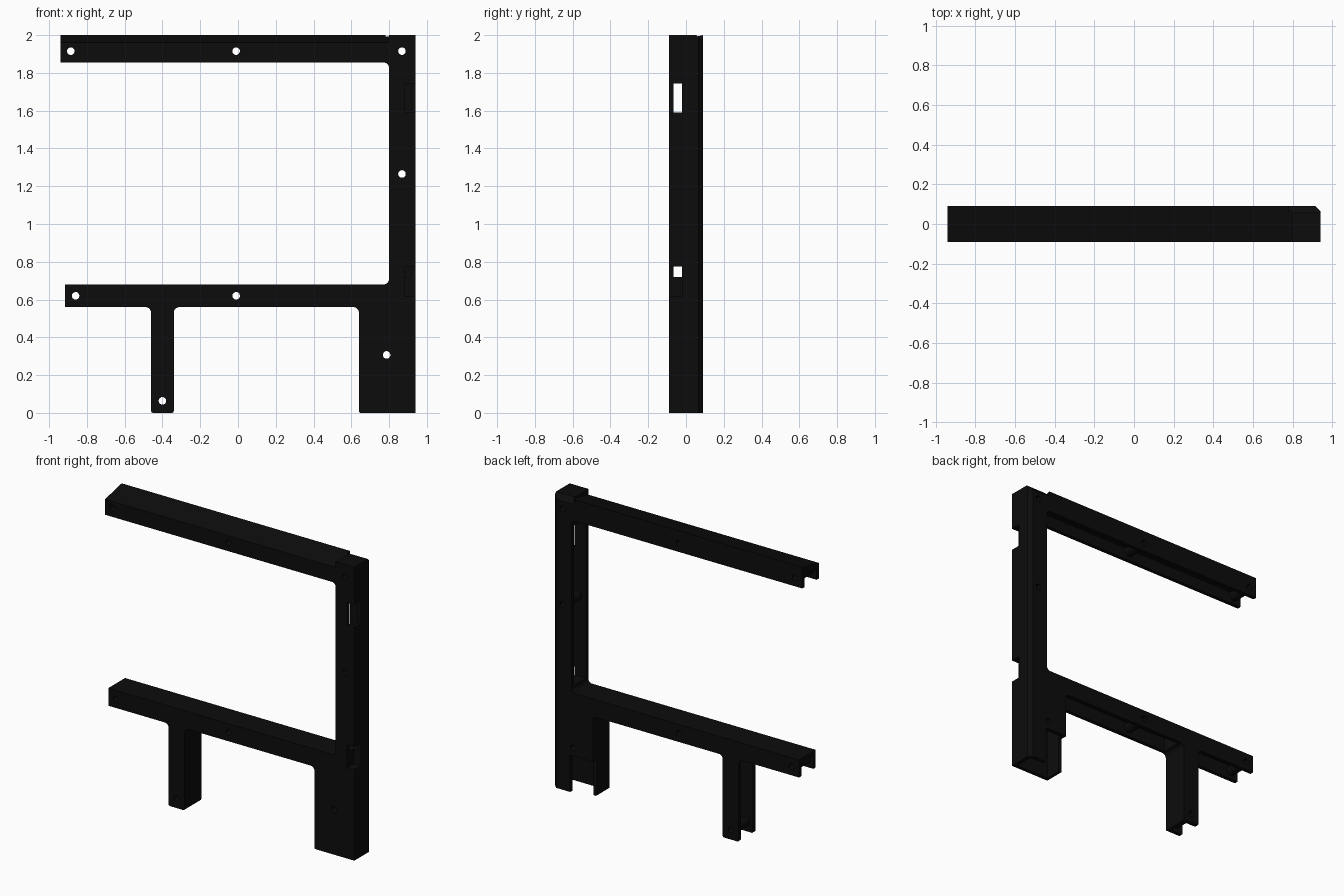
import bpy, bmesh, math
from mathutils import Vector

if "Cube" in bpy.data.objects:
    bpy.data.objects.remove(bpy.data.objects["Cube"])

black = bpy.data.materials.new("matte_black")
black.diffuse_color = (0.0037, 0.0037, 0.0037, 1)
black.use_nodes = True
black.node_tree.nodes["Principled BSDF"].inputs["Base Color"].default_value = black.diffuse_color
D = 0.09  # half depth


def finish(bm, name):
    bmesh.ops.recalc_face_normals(bm, faces=bm.faces)
    me = bpy.data.meshes.new(name)
    bm.to_mesh(me)
    bm.free()
    me.materials.append(black)
    ob = bpy.data.objects.new(name, me)
    bpy.context.collection.objects.link(ob)
    return ob


def prism(pts, vec, name):
    """Extrude a closed loop of 3D points along a vector."""
    bm = bmesh.new()
    f = bm.faces.new([bm.verts.new(p) for p in pts])
    r = bmesh.ops.extrude_face_region(bm, geom=[f])
    bmesh.ops.translate(bm, vec=vec, verts=[g for g in r["geom"] if isinstance(g, bmesh.types.BMVert)])
    return finish(bm, name)


def box(x0, x1, y0, y1, z0, z1, name="cutter"):
    return prism([(x0, y0, z0), (x1, y0, z0), (x1, y1, z0), (x0, y1, z0)], (0, 0, z1 - z0), name)


def rod(x, z, r, half, name):
    n = 24
    pts = [(x + r * math.cos(math.tau * i / n), -half, z + r * math.sin(math.tau * i / n)) for i in range(n)]
    return prism(pts, (0, 2 * half, 0), name)


def rounded(corners):
    """Outline in x/z; each corner has its own fillet radius."""
    out = []
    for i, (x, z, r) in enumerate(corners):
        p = Vector((x, z))
        if r == 0:
            out.append((x, -D, z))
            continue
        a = (Vector(corners[i - 1][:2]) - p).normalized()
        b = (Vector(corners[(i + 1) % len(corners)][:2]) - p).normalized()
        c = p + (a + b) * r
        for k in range(7):
            t = k / 6 * math.pi / 2
            q = c - b * r * math.cos(t) - a * r * math.sin(t)
            out.append((q.x, -D, q.y))
    return out


def boolean(target, tool, op):
    m = target.modifiers.new(op.lower(), "BOOLEAN")
    m.operation, m.solver, m.object = op, "EXACT", tool
    bpy.context.view_layer.objects.active = target
    bpy.ops.object.modifier_apply(modifier=m.name)
    bpy.data.objects.remove(tool)


# Frame outline: post, two arms, narrow leg and wide foot
R, S = 0.03, 0.01
frame = prism(rounded([
    (-0.94, 2, 0), (-0.94, 1.855, 0), (0.80, 1.855, R), (0.80, 0.68, R),
    (-0.915, 0.68, 0), (-0.915, 0.56, 0), (-0.46, 0.56, R), (-0.46, 0, S),
    (-0.34, 0, S), (-0.34, 0.56, R), (0.64, 0.56, R), (0.64, 0, S),
    (0.94, 0, 0), (0.94, 2, 0)]), (0, 2 * D, 0), "frame")

# Hollow interiors
W = 0.065
cavities = [
    (-1.0, 0.76, -W, W, 1.80, 1.935),      # upper arm channel
    (-1.0, -0.362, -W, W, 0.55, 0.655),    # lower arm channel, left
    (-0.31, 0.61, -W, W, 0.50, 0.655),     # lower arm channel, right
    (-0.50, -0.362, -W, W, -0.1, 0.60),    # leg channel
    (0.665, 0.915, -W, W, -0.1, 0.50),     # foot pocket
    (0.75, 0.915, -W, W, 0.72, 1.81),      # post channel
]
for c in cavities:
    boolean(frame, box(*c), "DIFFERENCE")

# Screw bosses inside the channels, then through holes
holes = [(-0.885, 1.915), (-0.01, 1.915), (0.868, 1.915), (0.868, 1.265),
         (-0.86, 0.62), (-0.01, 0.62), (0.787, 0.307), (-0.40, 0.064)]
for x, z in holes:
    boolean(frame, rod(x, z, 0.034, 0.08, "boss"), "UNION")
for x, z in holes:
    boolean(frame, rod(x, z, 0.02, 0.2, "hole"), "DIFFERENCE")

# Notches in the front right edge and the foot's back opening
for z0, z1 in ((0.62, 0.775), (1.59, 1.745)):
    boolean(frame, box(0.885, 1.0, -0.2, -0.02, z0, z1), "DIFFERENCE")
boolean(frame, box(0.6, 0.81, 0.045, 0.2, -0.1, 0.25), "DIFFERENCE")

# Chamfer along the back right edge
boolean(frame, prism([(0.915, 0.091, -0.1), (0.941, 0.065, -0.1), (1.0, 0.065, -0.1), (1.0, 0.15, -0.1),
                      (0.915, 0.15, -0.1)], (0, 0, 2.3), "cutter"), "DIFFERENCE")
# Sloped top of the upper arm
boolean(frame, prism([(-1.0, -0.1, 1.958), (-1.0, 0.09, 2.0), (-1.0, 0.09, 2.1), (-1.0, -0.1, 2.1)],
                     (1.8, 0, 0), "cutter"), "DIFFERENCE")
# Clipped top back corner of the post
boolean(frame, prism([(0.78, 0.055, 2.001), (0.78, 0.1, 1.956), (0.78, 0.1, 2.1), (0.78, 0.055, 2.1)],
                     (0.3, 0, 0), "cutter"), "DIFFERENCE")

bpy.ops.object.select_all(action="DESELECT")
frame.select_set(True)
bpy.context.view_layer.objects.active = frame
bpy.ops.object.shade_smooth_by_angle(angle=math.radians(30))
